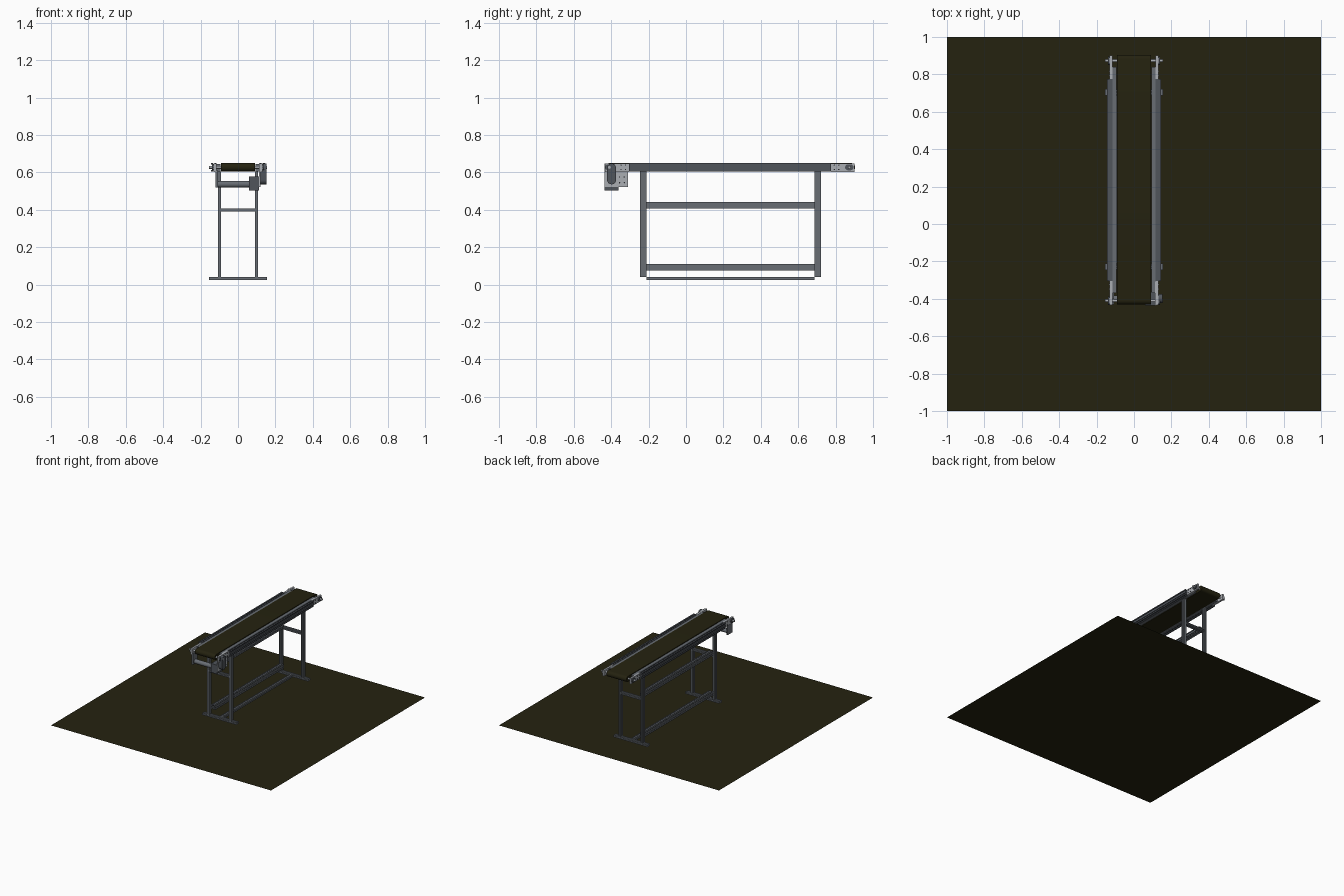
import bpy, bmesh, math
from mathutils import Vector

cube = bpy.data.objects.get("Cube")
if cube:
    bpy.data.objects.remove(cube, do_unlink=True)


def material(name, r, g, b):
    m = bpy.data.materials.new(name)
    m.use_nodes = True
    m.diffuse_color = (r, g, b, 1)
    m.node_tree.nodes["Principled BSDF"].inputs["Base Color"].default_value = (r, g, b, 1)
    return m


OLIVE = material("dark_olive", 0.018, 0.016, 0.005)
ALUMINIUM = material("grey_aluminium", 0.14, 0.155, 0.175)
STEEL = material("dark_steel", 0.08, 0.09, 0.105)
SILVER = material("light_silver", 0.40, 0.42, 0.45)
BLACK = material("near_black", 0.02, 0.022, 0.025)

# Section coordinates (u, v) and length t placed along each axis
AXES = {"X": lambda u, v, t: (t, u, v),
        "Y": lambda u, v, t: (u, t, v),
        "Z": lambda u, v, t: (u, v, t)}


def extrude(name, section, axis, start, end, centre, mat, caps=True):
    """Extrude a closed section along an axis; centre is its (u, v) position."""
    bm = bmesh.new()
    place = AXES[axis]
    rings = [[bm.verts.new(place(u + centre[0], v + centre[1], t)) for u, v in section]
             for t in (start, end)]
    n = len(section)
    for i in range(n):
        j = (i + 1) % n
        bm.faces.new((rings[0][i], rings[0][j], rings[1][j], rings[1][i]))
    if caps:
        bm.faces.new(rings[0])
        bm.faces.new(rings[1])
    bmesh.ops.recalc_face_normals(bm, faces=bm.faces)
    mesh = bpy.data.meshes.new(name)
    bm.to_mesh(mesh)
    bm.free()
    mesh.materials.append(mat)
    obj = bpy.data.objects.new(name, mesh)
    bpy.context.collection.objects.link(obj)
    return obj


def slotted(w, h, nu, nv, gap=0.006, depth=0.004):
    """Rectangle w by h with nu slots in its u sides and nv in its v sides."""
    points = []
    corners = [Vector((-w, -h)) / 2, Vector((w, -h)) / 2,
               Vector((w, h)) / 2, Vector((-w, h)) / 2]
    for i, a in enumerate(corners):
        b = corners[(i + 1) % 4]
        along = (b - a).normalized()
        inward = Vector((-along.y, along.x))
        count = nv if i % 2 else nu
        points.append(a)
        for k in range(count):
            mid = a.lerp(b, (k + 0.5) / count)
            p, q = mid - along * gap / 2, mid + along * gap / 2
            points += [p, p + inward * depth, q + inward * depth, q]
    return [tuple(p) for p in points]


def stadium(length, radius, steps=12, upright=False):
    """Rounded section: two half circles joined by straight sides."""
    pts = []
    for side, turn in ((1, -math.pi / 2), (-1, math.pi / 2)):
        for k in range(steps + 1):
            a = turn + math.pi * k / steps
            pts.append((side * (length / 2 - radius) + radius * math.cos(a),
                        radius * math.sin(a)))
    return [(-v, u) for u, v in pts] if upright else pts


def circle(radius, sides=24):
    return [(radius * math.cos(2 * math.pi * k / sides),
             radius * math.sin(2 * math.pi * k / sides)) for k in range(sides)]


def box(name, x, y, z, mat):
    section = [(x[0], y[0]), (x[1], y[0]), (x[1], y[1]), (x[0], y[1])]
    return extrude(name, section, "Z", z[0], z[1], (0, 0), mat)


def smooth(obj):
    bpy.ops.object.select_all(action="DESELECT")
    obj.select_set(True)
    bpy.context.view_layer.objects.active = obj
    bpy.ops.object.shade_smooth_by_angle(angle=math.radians(35))


# Floor sheet
bpy.ops.mesh.primitive_plane_add(size=2)
floor = bpy.context.object
floor.name = "floor"
floor.data.materials.append(OLIVE)

# Belt loop
belt_z = 0.627
smooth(extrude("belt", stadium(1.335, 0.023), "X", -0.09, 0.09, (0.237, belt_z), OLIVE))

# Stand: two leg frames
leg = slotted(0.016, 0.034, 1, 2)
flat = slotted(0.034, 0.016, 2, 1)
for end, y in (("front", -0.228), ("back", 0.705)):
    extrude(end + "_foot", flat, "X", -0.155, 0.155, (y, 0.032), ALUMINIUM, caps=False)
    extrude(end + "_crossbar", flat, "X", -0.092, 0.092, (y, 0.40), ALUMINIUM)
    for side, s in (("left", 1), ("right", -1)):
        extrude(f"{end}_{side}_leg", leg, "Z", 0.04, 0.605, (s * 0.1, y), ALUMINIUM)

# Long members joining the frames
extrude("floor_bar", flat, "Y", -0.211, 0.688, (0, 0.032), ALUMINIUM)
square = slotted(0.036, 0.036, 2, 2, depth=0.007)
for name, z in (("lower_rail", 0.093), ("upper_rail", 0.424)):
    extrude(name, square, "Y", -0.211, 0.688, (-0.08, z), ALUMINIUM, caps=False)

# Side rails, end plates, and bearings, mirrored
for side, s in (("left", 1), ("right", -1)):
    extrude(side + "_side_rail", slotted(0.03, 0.045, 1, 2, 0.007, 0.006), "Y",
            -0.305, 0.775, (s * 0.13, belt_z), STEEL)
    box(side + "_inner_strip", sorted((s * 0.093, s * 0.115)), (-0.37, 0.84),
        (0.606, 0.646), ALUMINIUM)
    for end, y0, y1, shaft in (("front", -0.432, -0.305, -0.41), ("back", 0.775, 0.9, 0.873)):
        box(f"{side}_{end}_plate", sorted((s * 0.115, s * 0.13)), (y0, y1),
            (0.602, 0.648), SILVER)
        x = sorted((s * 0.128, s * 0.138))
        extrude(f"{side}_{end}_bearing", stadium(0.045, 0.016), "X", *x,
                (shaft, belt_z), STEEL)
        x = sorted((s * 0.09, s * 0.155))
        smooth(extrude(f"{side}_{end}_shaft", circle(0.008, 16), "X", *x,
                       (shaft, belt_z), SILVER))
        # Plate bolts
        for k in (0.3, 0.7):
            by = (y1 if end == "front" else y0) + (0.06 * k if end == "back" else -0.06 * k)
            for bz in (belt_z - 0.012, belt_z + 0.012):
                x = sorted((s * 0.13, s * 0.134))
                extrude(f"{side}_{end}_bolt", circle(0.004, 6), "X", *x, (by, bz), BLACK)

# Drive unit under the front end
smooth(extrude("motor", circle(0.018), "X", -0.115, 0.06, (-0.4, 0.537), ALUMINIUM))
box("gearbox", (0.06, 0.112), (-0.435, -0.362), (0.503, 0.577), STEEL)
box("motor_hanger", (-0.12, -0.108), (-0.43, -0.37), (0.518, 0.61), ALUMINIUM)
box("drive_plate", (0.112, 0.12), (-0.435, -0.31), (0.522, 0.648), SILVER)
smooth(extrude("drive_cover", stadium(0.112, 0.024, upright=True), "X", 0.12, 0.152,
               (-0.398, 0.592), STEEL))
for y in (-0.355, -0.33):
    for z in (0.545, 0.575):
        extrude("drive_plate_bolt", circle(0.004, 6), "X", 0.12, 0.124, (y, z), BLACK)
